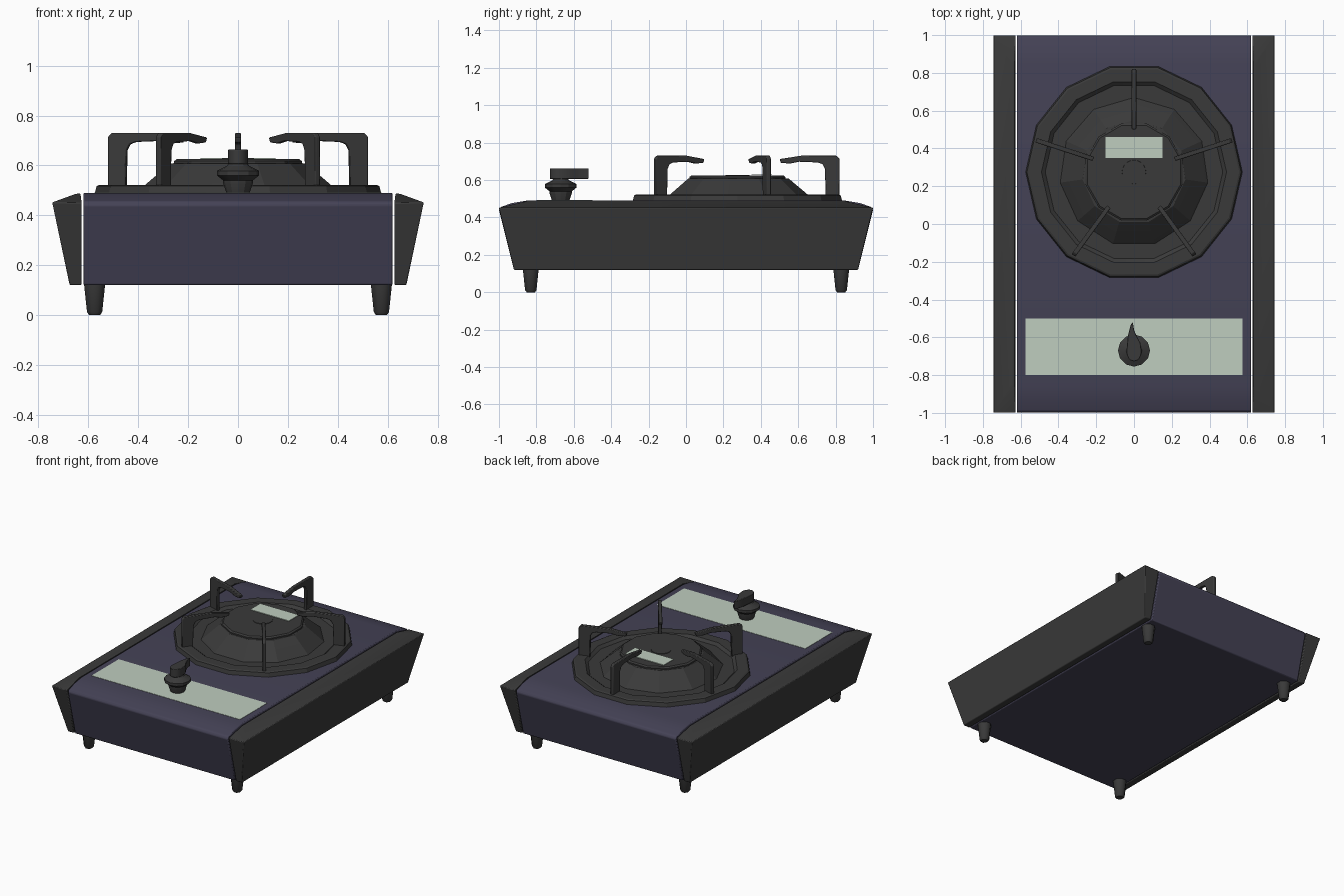
import bpy, bmesh, math
from mathutils import Matrix, Vector

if "Cube" in bpy.data.objects:
    bpy.data.objects.remove(bpy.data.objects["Cube"])


def material(name, rgb):
    m = bpy.data.materials.new(name)
    m.use_nodes = True
    m.diffuse_color = (*rgb, 1)
    m.node_tree.nodes["Principled BSDF"].inputs["Base Color"].default_value = (*rgb, 1)
    return m


IRON = material("dark iron", (0.042, 0.042, 0.042))
NAVY = material("navy enamel", (0.058, 0.054, 0.092))
GREEN = material("pale green", (0.52, 0.61, 0.52))


def finish(name, bm, mat, bevel=0, angle=30):
    bmesh.ops.recalc_face_normals(bm, faces=bm.faces)
    mesh = bpy.data.meshes.new(name)
    bm.to_mesh(mesh)
    bm.free()
    mesh.materials.append(mat)
    ob = bpy.data.objects.new(name, mesh)
    bpy.context.collection.objects.link(ob)
    bpy.ops.object.select_all(action="DESELECT")
    ob.select_set(True)
    bpy.context.view_layer.objects.active = ob
    bpy.ops.object.shade_smooth_by_angle(angle=math.radians(angle))
    if bevel:
        mod = ob.modifiers.new("soft edges", "BEVEL")
        mod.width, mod.segments = bevel, 2
    return ob


def extrude(name, points, mat, offset, matrix=Matrix(), bevel=0):
    """Fill a closed outline and extrude it along offset."""
    bm = bmesh.new()
    face = bm.faces.new([bm.verts.new(p) for p in points])
    new = bmesh.ops.extrude_face_region(bm, geom=[face])["geom"]
    bmesh.ops.translate(bm, vec=offset, verts=[v for v in new if isinstance(v, bmesh.types.BMVert)])
    bm.transform(matrix)
    return finish(name, bm, mat, bevel)


def lathe(name, profile, sides, centre, mat, turn=0, angle=20):
    """Turn an (r, z) profile into a capped solid with flat sides."""
    bm = bmesh.new()
    rings = []
    for r, z in profile:
        rings.append([bm.verts.new((centre[0] + r * math.cos(turn + math.tau * i / sides),
                                    centre[1] + r * math.sin(turn + math.tau * i / sides), z))
                      for i in range(sides)])
    for a, b in zip(rings, rings[1:]):
        for i in range(sides):
            j = (i + 1) % sides
            bm.faces.new((a[i], a[j], b[j], b[i]))
    bm.faces.new(rings[0])
    bm.faces.new(rings[-1])
    return finish(name, bm, mat, 0, angle)


def plate(name, x, y0, y1, z):
    corners = [(-x, y0, z), (x, y0, z), (x, y1, z), (-x, y1, z)]
    return extrude(name, corners, GREEN, Vector((0, 0, 0.004)))


# Enamel body: side outline swept across the width
half = [(0.92, 0.12), (1.0, 0.44), (0.99, 0.456), (0.93, 0.477), (0.85, 0.49)]
outline = half + [(-y, z) for y, z in reversed(half)]
extrude("body", [(-0.62, y, z) for y, z in outline], NAVY, Vector((1.24, 0, 0)), bevel=0.006)

# Flared side panels
for side, s in (("left", 1), ("right", -1)):
    bm = bmesh.new()
    for e in (1, -1):
        for x, y, z in ((0.627, 0.92, 0.12), (0.627, 1, 0.45), (0.632, 0.85, 0.488),
                        (0.675, 0.92, 0.12), (0.745, 1, 0.452), (0.65, 0.85, 0.486)):
            bm.verts.new((s * x, e * y, z))
    bmesh.ops.convex_hull(bm, input=bm.verts)
    bmesh.ops.dissolve_limit(bm, angle_limit=0.02, verts=bm.verts, edges=bm.edges)
    finish(side + "_side_panel", bm, IRON, 0.005)

# Feet
for side, x in (("left", 0.575), ("right", -0.575)):
    for end, y in (("front", -0.83), ("back", 0.83)):
        lathe(f"{end}_{side}_foot", [(0.024, 0), (0.033, 0.012), (0.046, 0.125)], 8, (x, y), IRON,
              math.pi / 8, 50)

# Burner: drip ring, cone and cap
C = (0, 0.275)
lathe("drip_ring", [(0.575, 0.485), (0.567, 0.517), (0.557, 0.522), (0.49, 0.522), (0.47, 0.505)],
      14, C, IRON)
lathe("burner_cone", [(0.40, 0.50), (0.375, 0.523), (0.275, 0.607), (0.25, 0.61)], 11, C, IRON,
      math.pi / 2)
lathe("burner_cap", [(0.265, 0.60), (0.265, 0.617), (0.255, 0.625)], 12, C, IRON, math.pi / 12)
lathe("burner_cap_button", [(0.065, 0.62), (0.063, 0.628)], 20, C, IRON)

# Five pot support arms around the burner
arm = [(0.545, 0.50), (0.545, 0.715), (0.53, 0.73), (0.34, 0.73), (0.225, 0.712), (0.232, 0.692),
       (0.28, 0.688), (0.33, 0.698), (0.43, 0.694), (0.455, 0.685), (0.468, 0.66), (0.472, 0.50)]
for i in range(5):
    place = Matrix.Translation((*C, 0)) @ Matrix.Rotation(math.radians(90 + 72 * i), 4, "Z")
    extrude(f"pot_support_{i + 1}", [(r, -0.012, z) for r, z in arm], IRON,
            Vector((0, 0.024, 0)), place, 0.004)

# Control knob with teardrop handle
K = (0, -0.67)
lathe("knob_base", [(0.045, 0.485), (0.06, 0.53), (0.06, 0.54), (0.085, 0.56), (0.085, 0.578),
                    (0.045, 0.598), (0.036, 0.612)], 12, K, IRON)
drop = [(0.04 * math.cos(a), -0.675 + 0.052 * math.sin(a))
        for a in (math.pi + math.pi * i / 8 for i in range(9))]
drop += [(0.034, -0.63), (0.012, -0.59), (0.0, -0.56), (-0.006, -0.52), (-0.018, -0.535),
         (-0.032, -0.59)]
extrude("knob_handle", [(x, y, 0.606) for x, y in drop], IRON, Vector((0, 0, 0.057)), bevel=0.003)

# Pale plates on the control area and the cap
plate("control_plate", 0.575, -0.80, -0.50, 0.488)
plate("cap_plate", 0.15, 0.35, 0.46, 0.626)
